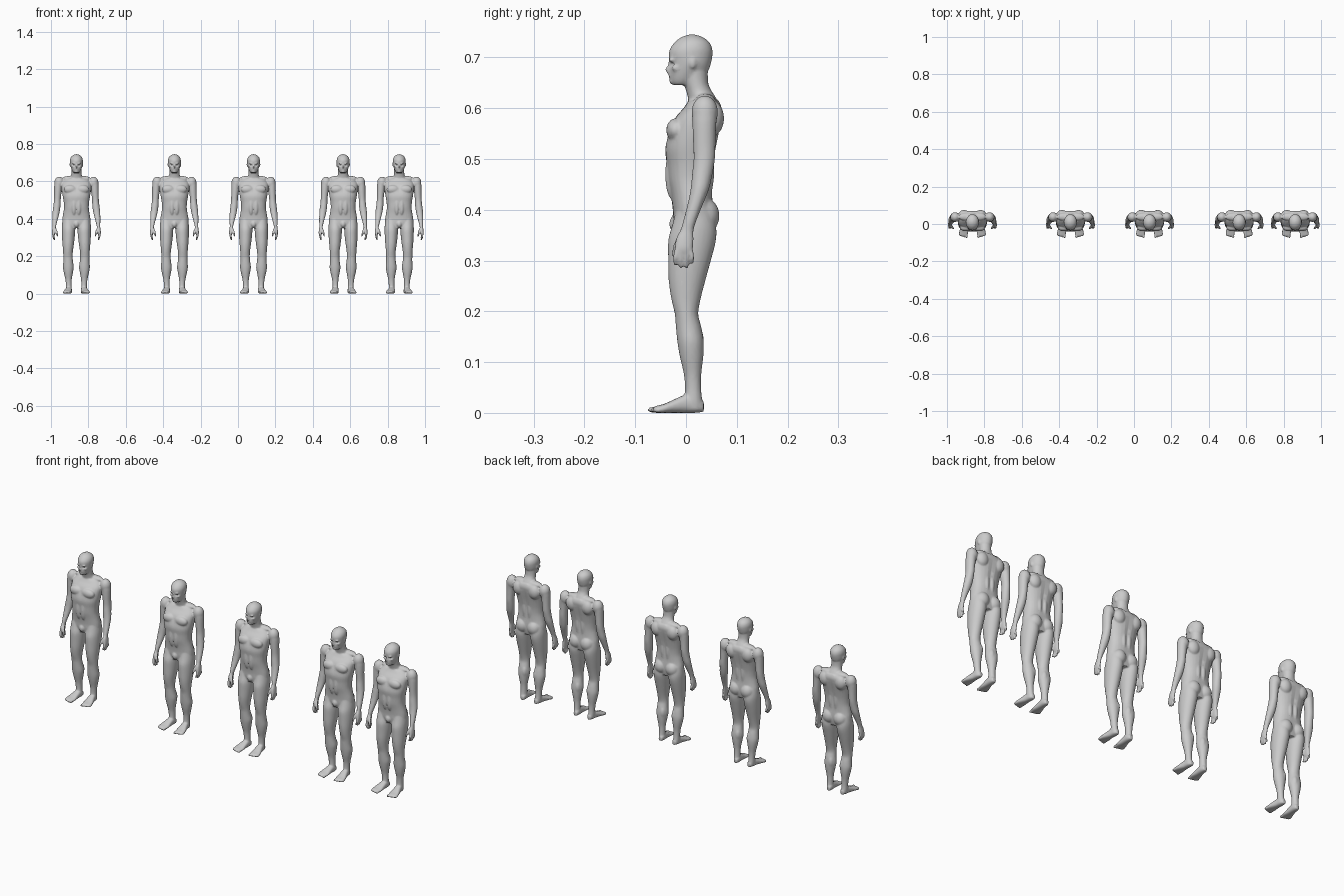
import bpy, bmesh, math
from mathutils import Vector, Matrix

MM = 0.001          # part sizes below are in thousandths of a unit
SEGMENTS = 28
FACE_BUDGET = 15000  # four-sided faces per figure after thinning

default_cube = bpy.data.objects.get("Cube")
if default_cube:
    bpy.data.objects.remove(default_cube, do_unlink=True)

skin = bpy.data.materials.new("matte_grey")
skin.use_nodes = True
grey = (0.6, 0.6, 0.6, 1)
skin.diffuse_color = grey
skin.node_tree.nodes["Principled BSDF"].inputs["Base Color"].default_value = grey

bm = bmesh.new()


def catmull(rings, steps=3):
    """Smoothly subdivide a list of ring parameters."""
    pts = [Vector(r) for r in rings]
    pts = [pts[0]] + pts + [pts[-1]]
    out = []
    for a, b, c, d in zip(pts, pts[1:], pts[2:], pts[3:]):
        for k in range(steps):
            t = k / steps
            out.append(b + (c - a) * (t / 2)
                       + (2 * a - 5 * b + 4 * c - d) * (t * t / 2)
                       + (3 * b - a - 3 * c + d) * (t ** 3 / 2))
    return out + [pts[-1]]


def loft(rings, sides=(1,), power=2.0, along_y=False):
    """Skin rings of (position, centre u, centre v, radius u, radius v)."""
    def bend(value):
        return math.copysign(abs(value) ** (2 / power), value)
    for side in sides:
        loops = []
        for pos, cu, cv, ru, rv in catmull(rings):
            loop = []
            for i in range(SEGMENTS):
                a = math.tau * i / SEGMENTS
                u = side * (cu + ru * bend(math.cos(a)))
                v = cv + rv * bend(math.sin(a))
                co = (u, pos, v) if along_y else (u, v, pos)
                loop.append(bm.verts.new(Vector(co) * MM))
            loops.append(loop)
        for low, high in zip(loops, loops[1:]):
            for i in range(SEGMENTS):
                j = (i + 1) % SEGMENTS
                bm.faces.new((low[i], low[j], high[j], high[i]))
        bm.faces.new(loops[0])
        bm.faces.new(loops[-1])


def blob(centre, radii, sides=(1, -1)):
    """Ellipsoid muscle or feature, mirrored by default."""
    for side in sides:
        place = Vector((side * centre[0], centre[1], centre[2])) * MM
        matrix = Matrix.Translation(place) @ Matrix.Diagonal((*(Vector(radii) * MM), 1))
        bmesh.ops.create_uvsphere(bm, u_segments=20, v_segments=14, radius=1, matrix=matrix)


PAIR = (1, -1)
MIDDLE = (1,)

# Torso
loft([(350, 0, 14, 42, 34), (375, 0, 14, 72, 39), (400, 0, 14, 75, 40),
      (430, 0, 11, 70, 41), (460, 0, 8, 66, 44), (490, 0, 8, 68, 46),
      (520, 0, 9, 73, 50), (550, 0, 15, 77, 50), (580, 0, 24, 79, 46),
      (600, 0, 33, 72, 38), (615, 0, 35, 52, 30)], power=2.3)

# Neck
loft([(600, 0, 36, 38, 30), (620, 0, 32, 33, 28), (635, 0, 25, 28, 25),
      (650, 0, 20, 27, 24), (675, 0, 18, 27, 25)])

# Head
loft([(646, 0, -9, 15, 18), (652, 0, -6, 20, 24), (662, 0, -1, 25, 31),
      (676, 0, 6, 30, 39), (688, 0, 9, 33, 40), (702, 0, 9, 34, 43),
      (716, 0, 10, 34, 42), (730, 0, 12, 29, 34), (740, 0, 12, 18, 21),
      (745, 0, 12, 5, 6)])

# Face
blob((0, -35, 676), (5, 6, 7), MIDDLE)      # nose tip
blob((0, -32, 684), (4, 5, 9), MIDDLE)      # nose bridge
blob((0, -28, 653), (9, 5, 6), MIDDLE)      # chin
blob((0, -31, 664), (9, 5, 4), MIDDLE)      # lips
blob((11, -29, 695), (12, 5, 4))            # brows
blob((19, -20, 679), (8, 8, 6))             # cheekbones
blob((33, 13, 690), (4, 7, 11))             # ears

# Torso muscles
blob((34, -20, 557), (34, 19, 23))          # chest
blob((44, 51, 580), (30, 24, 35))           # shoulder blades
blob((32, 38, 615), (44, 20, 14))           # neck to shoulder
blob((14, 44, 485), (13, 12, 60))           # lower back
blob((13, -27, 470), (14, 14, 50))          # abdomen
blob((32, 35, 388), (33, 31, 36))           # buttocks
blob((0, -20, 372), (14, 13, 18), MIDDLE)   # groin

# Arms
blob((92, 37, 592), (26, 26, 33))
loft([(612, 88, 38, 16, 18), (590, 95, 37, 22, 24), (560, 98, 36, 21, 23),
      (530, 100, 36, 19, 22), (500, 102, 36, 18, 21), (470, 104, 32, 19, 20),
      (440, 108, 27, 19, 18), (410, 112, 18, 16, 15), (380, 116, 8, 12, 13),
      (360, 118, 2, 9, 13), (345, 120, -2, 9, 17), (325, 122, -4, 9, 18),
      (314, 122, -5, 7, 16)], PAIR)

# Fingers and thumbs
for i in range(4):
    root, tip = 9 - 9 * i, 12 - 11 * i
    end = 296 - 5 * (i in (1, 2)) + 3 * (i == 0)
    loft([(325, 122, root, 6, 4), (308, 123, tip, 6, 4),
          (end, 119, tip, 5, 4), (end - 6, 117, tip, 3, 3)], PAIR)
loft([(350, 115, -8, 7, 7), (332, 108, -18, 7, 6),
      (315, 103, -23, 5, 5), (306, 101, -24, 3, 3)], PAIR)

# Legs
loft([(405, 40, 16, 32, 34), (370, 42, 16, 35, 43), (340, 42, 12, 36, 47),
      (300, 43, 7, 34, 42), (260, 44, 2, 30, 36), (225, 45, 0, 26, 29),
      (195, 45, 1, 25, 23), (170, 44, 5, 26, 25), (140, 43, 9, 29, 26),
      (110, 43, 11, 24, 23), (75, 42, 13, 17, 17), (45, 41, 14, 15, 16),
      (25, 41, 14, 15, 18), (5, 41, 15, 13, 18)], PAIR)
blob((45, -13, 202), (14, 10, 15))          # kneecaps
blob((34, 18, 142), (16, 17, 32))           # inner calves

# Feet and toes
loft([(35, 38, 12, 9, 10), (20, 39, 17, 15, 17), (0, 41, 18, 17, 18),
      (-20, 44, 14, 20, 14), (-42, 47, 9, 24, 9), (-58, 48, 7, 23, 7),
      (-64, 49, 6, 18, 5)], PAIR, power=2.4, along_y=True)
for i in range(5):
    size = 6 if i == 0 else 5
    blob((31 + 9 * i, -65 + 3 * i, size), (size, 11, size))

bmesh.ops.recalc_face_normals(bm, faces=bm.faces)
mesh = bpy.data.meshes.new("rough_body")
bm.to_mesh(mesh)
bm.free()
figure = bpy.data.objects.new("standing_figure_1", mesh)
bpy.context.collection.objects.link(figure)


def evaluated():
    return figure.evaluated_get(bpy.context.evaluated_depsgraph_get())


# Fuse all parts into one smooth skin, then thin it to the face budget
remesh = figure.modifiers.new("fuse", 'REMESH')
remesh.mode = 'VOXEL'
remesh.voxel_size = 3.4 * MM
soften = figure.modifiers.new("soften", 'SMOOTH')
soften.factor = 0.5
soften.iterations = 3
fused_faces = len(evaluated().data.polygons)
thin = figure.modifiers.new("thin", 'DECIMATE')
thin.ratio = min(1, FACE_BUDGET / fused_faces)
body = bpy.data.meshes.new_from_object(evaluated())
figure.modifiers.clear()
figure.data = body
body.name = "body"
bpy.data.meshes.remove(mesh)

# Press in eye sockets, mouth, breastbone, navel and spine
dents = [((13, -29, 687), (6, 9, 4), 4), ((-13, -29, 687), (6, 9, 4), 4),
         ((0, -35, 663), (8, 8, 2), 2), ((0, -38, 555), (5, 15, 22), 3),
         ((0, -40, 447), (4, 9, 5), 3), ((0, 60, 520), (7, 25, 75), -5)]
for vert in body.vertices:
    for centre, radii, depth in dents:
        off = vert.co / MM - Vector(centre)
        falloff = math.exp(-sum((o / r) ** 2 for o, r in zip(off, radii)))
        vert.co.y += depth * falloff * MM

# Stand on the ground
floor = min(v.co.z for v in body.vertices)
body.transform(Matrix.Translation((0, 0, -floor)))
body.materials.clear()
body.materials.append(skin)
body.shade_smooth()

# Row of identical figures
for i, x in enumerate((-0.864, -0.34, 0.083, 0.562, 0.862)):
    if i:
        figure = bpy.data.objects.new(f"standing_figure_{i + 1}", body)
        bpy.context.collection.objects.link(figure)
    figure.location.x = x
